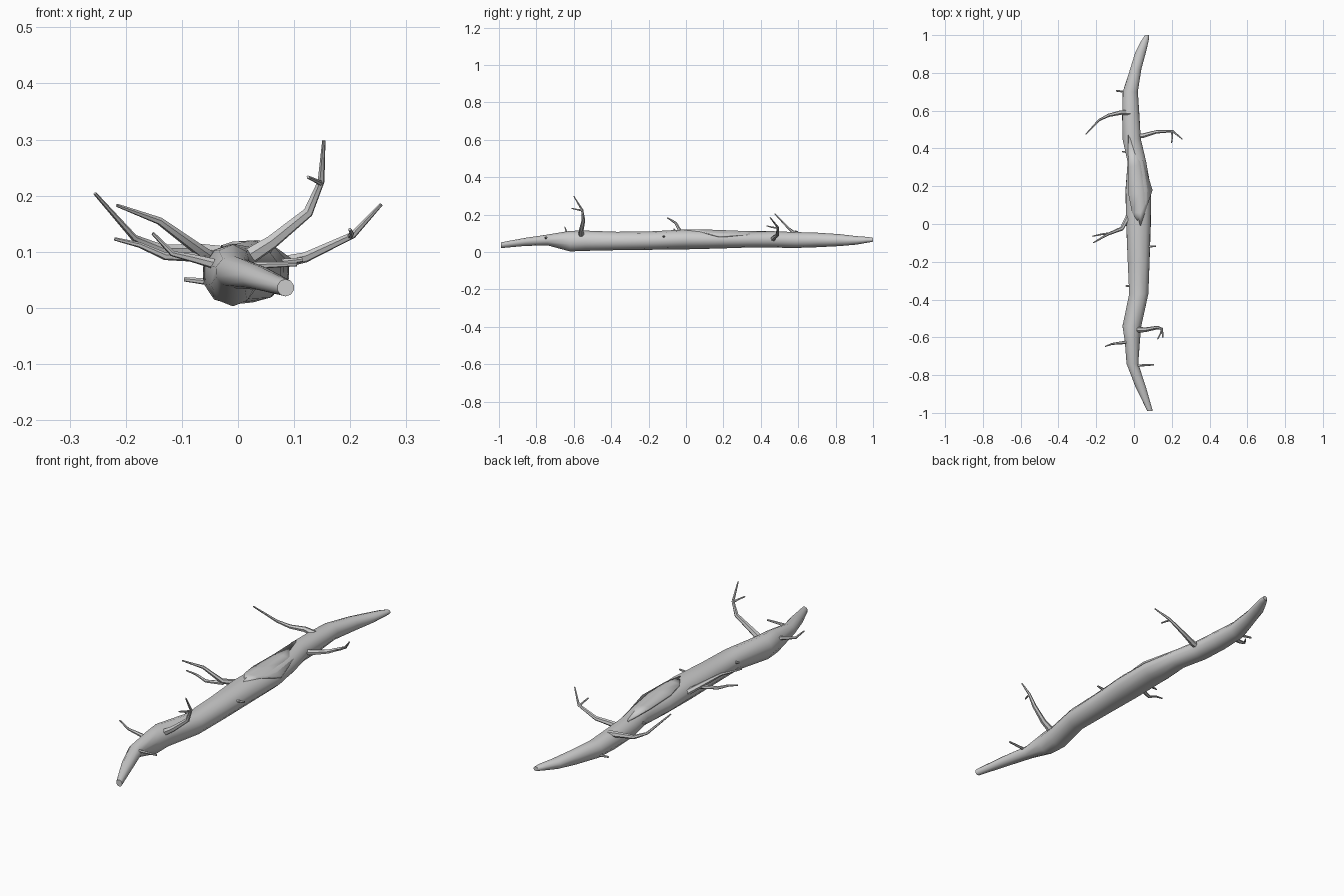
import bpy, bmesh, math, random
from mathutils import Vector

random.seed(4)


def finish(bm, name, angle=50):
    bmesh.ops.recalc_face_normals(bm, faces=bm.faces)
    me = bpy.data.meshes.new(name)
    bm.to_mesh(me)
    bm.free()
    ob = bpy.data.objects.new(name, me)
    bpy.context.collection.objects.link(ob)
    bpy.ops.object.select_all(action='DESELECT')
    ob.select_set(True)
    bpy.context.view_layer.objects.active = ob
    bpy.ops.object.shade_smooth_by_angle(angle=math.radians(angle))
    return ob


def skin(bm, rings):
    # bridge consecutive rings and close both ends
    n = len(rings[0])
    for a, b in zip(rings, rings[1:]):
        for i in range(n):
            j = (i + 1) % n
            bm.faces.new((a[i], a[j], b[j], b[i]))
    bm.faces.new(rings[0])
    bm.faces.new(rings[-1])


def branch(name, pts, r0, r1, sides=6):
    bm = bmesh.new()
    pts = [Vector(p) for p in pts]
    rings = []
    for k, p in enumerate(pts):
        d = (pts[min(k + 1, len(pts) - 1)] - pts[max(k - 1, 0)]).normalized()
        u = d.orthogonal().normalized() if k == 0 else (u - d * u.dot(d)).normalized()
        v = d.cross(u)
        r = r0 + (r1 - r0) * k / (len(pts) - 1)
        rings.append([bm.verts.new(p + r * (u * math.cos(t) + v * math.sin(t)))
                      for t in (math.tau * i / sides for i in range(sides))])
    skin(bm, rings)
    return finish(bm, name)


# Trunk: (y, left x, right x, bottom z, top z) cross-sections
sections = [
    (-0.99, 0.070, 0.100, 0.021, 0.051),
    (-0.86, 0.006, 0.063, 0.033, 0.075),
    (-0.74, -0.040, 0.024, 0.036, 0.092),
    (-0.62, -0.050, 0.032, 0.004, 0.111),
    (-0.54, -0.063, 0.040, 0.006, 0.113),
    (-0.37, -0.026, 0.078, 0.010, 0.107),
    (-0.20, -0.034, 0.084, 0.012, 0.109),
    (0.00, -0.043, 0.090, 0.016, 0.120),
    (0.18, -0.046, 0.094, 0.020, 0.112),
    (0.33, -0.036, 0.066, 0.024, 0.106),
    (0.45, -0.063, 0.038, 0.024, 0.110),
    (0.58, -0.064, 0.030, 0.022, 0.106),
    (0.70, -0.060, 0.022, 0.026, 0.103),
    (0.82, -0.022, 0.040, 0.032, 0.095),
    (0.91, 0.006, 0.064, 0.040, 0.084),
    (0.97, 0.038, 0.078, 0.050, 0.080),
    (1.00, 0.058, 0.080, 0.055, 0.075),
]
bm = bmesh.new()
rings = []
N = 10
for y, xl, xr, zb, zt in sections:
    ring = []
    for i in range(N):
        t = math.tau * (i + 0.5) / N
        w = random.uniform(1.0, 1.04)
        ring.append(bm.verts.new(((xl + xr) / 2 + (xr - xl) / 2 * math.cos(t) * w, y,
                                  max(0, (zb + zt) / 2 + (zt - zb) / 2 * math.sin(t) * w))))
    rings.append(ring)
skin(bm, rings)
finish(bm, "trunk", 60)

# Split bark plate lying along the top of the trunk
bm = bmesh.new()
left = [(-0.010, 0.06, 0.118), (-0.028, 0.15, 0.112), (-0.030, 0.30, 0.108)]
mid = [(0.035, 0.06, 0.121), (0.030, 0.17, 0.118), (0.012, 0.31, 0.112)]
right = [(0.062, 0.07, 0.112), (0.098, 0.18, 0.086), (0.052, 0.33, 0.094)]
L, M, R = [[bm.verts.new(p) for p in row] for row in (left, mid, right)]
tip_a = bm.verts.new((0.035, -0.01, 0.119))
tip_b = bm.verts.new((-0.030, 0.47, 0.112))
for a, b in ((L, M), (M, R)):
    bm.faces.new((tip_a, a[0], b[0]))
    bm.faces.new((tip_b, b[2], a[2]))
    for i in range(2):
        bm.faces.new((a[i], a[i + 1], b[i + 1], b[i]))
plate = finish(bm, "bark_plate", 35)
mod = plate.modifiers.new("thickness", 'SOLIDIFY')
mod.thickness = 0.008

# Branches with their side twigs
branch("front_right_branch", [(0.01, -0.56, 0.085), (0.06, -0.56, 0.117), (0.125, -0.548, 0.17),
                              (0.148, -0.555, 0.225), (0.153, -0.60, 0.298)], 0.016, 0.003)
branch("front_right_twig", [(0.148, -0.553, 0.222), (0.14, -0.58, 0.226), (0.125, -0.61, 0.233)], 0.005, 0.003)
branch("front_left_branch", [(-0.03, -0.625, 0.075), (-0.075, -0.63, 0.087), (-0.117, -0.635, 0.097),
                             (-0.152, -0.648, 0.133)], 0.010, 0.003)
branch("middle_left_branch", [(-0.02, 0.06, 0.07), (-0.065, -0.025, 0.10), (-0.14, -0.055, 0.155),
                              (-0.216, -0.10, 0.183)], 0.015, 0.003)
branch("middle_left_twig", [(-0.06, -0.02, 0.09), (-0.13, -0.05, 0.092), (-0.175, -0.055, 0.112),
                            (-0.22, -0.065, 0.123)], 0.009, 0.003)
branch("back_left_branch", [(-0.02, 0.59, 0.095), (-0.07, 0.59, 0.103), (-0.135, 0.575, 0.104),
                            (-0.185, 0.55, 0.125), (-0.255, 0.475, 0.204)], 0.015, 0.003)
branch("back_right_branch", [(0.0, 0.465, 0.065), (0.05, 0.468, 0.075), (0.12, 0.488, 0.09),
                             (0.205, 0.492, 0.13), (0.255, 0.45, 0.184)], 0.016, 0.003)
branch("back_right_twig", [(0.20, 0.49, 0.128), (0.203, 0.46, 0.132), (0.199, 0.43, 0.14)], 0.005, 0.003)

# Short broken stubs
for name, a, b in (
        ("front_right_stub", (0.01, -0.75, 0.075), (0.105, -0.745, 0.078)),
        ("middle_right_stub", (0.07, -0.12, 0.08), (0.115, -0.117, 0.086)),
        ("middle_left_stub", (-0.01, -0.33, 0.07), (-0.043, -0.328, 0.08)),
        ("rear_left_stub", (-0.03, 0.38, 0.07), (-0.062, 0.384, 0.075)),
        ("back_left_stub", (-0.04, 0.70, 0.045), (-0.096, 0.705, 0.051))):
    branch(name, [a, b], 0.007, 0.004)
